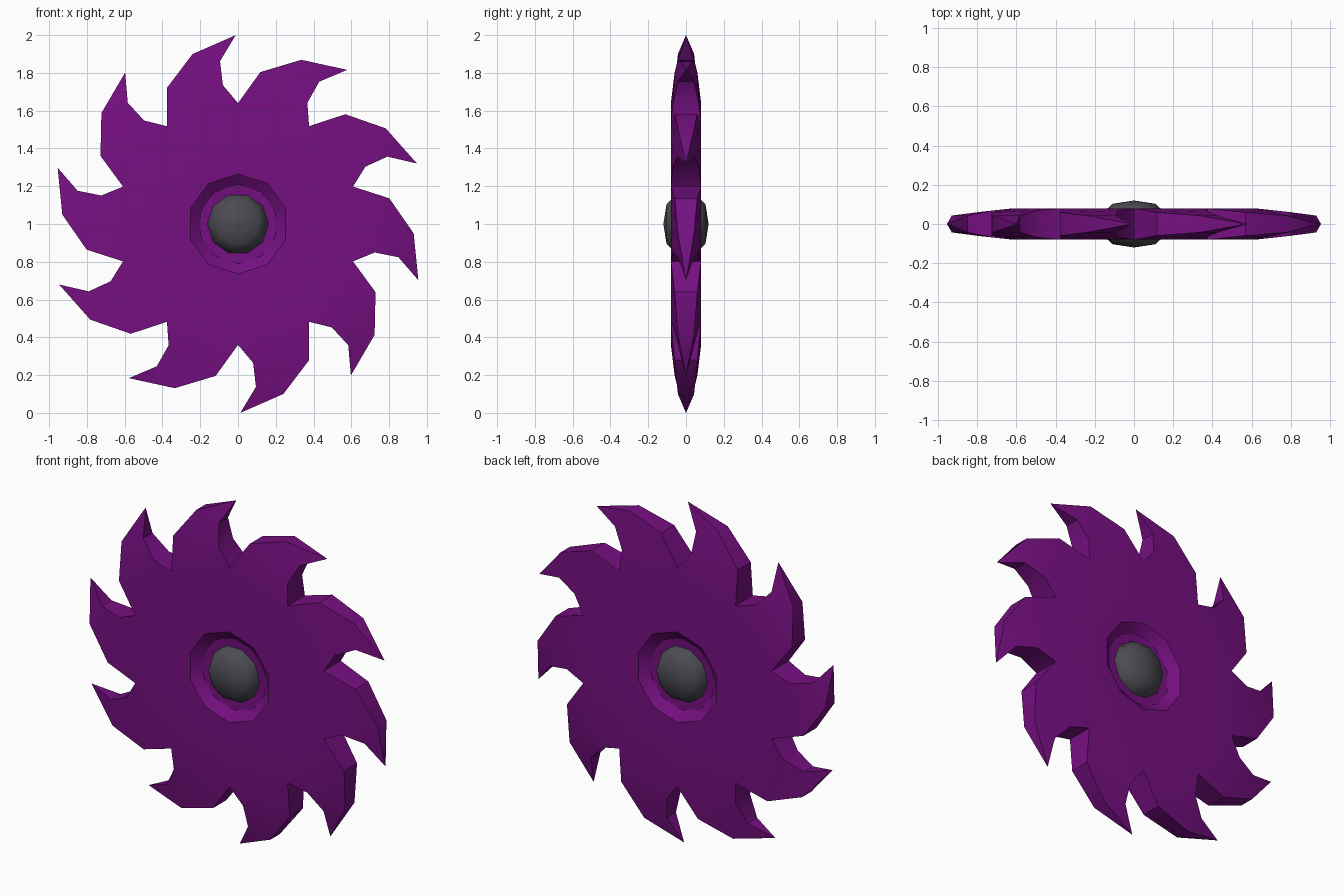
import bpy, bmesh, math

if "Cube" in bpy.data.objects:
    bpy.data.objects.remove(bpy.data.objects["Cube"])

N = 10
STEP = 2 * math.pi / N


def material(name, rgb):
    m = bpy.data.materials.new(name)
    m.diffuse_color = (*rgb, 1)
    m.use_nodes = True
    m.node_tree.nodes["Principled BSDF"].inputs["Base Color"].default_value = m.diffuse_color
    return m


def finish(bm, name, mat, angle):
    bmesh.ops.remove_doubles(bm, verts=bm.verts, dist=0.0005)
    bmesh.ops.recalc_face_normals(bm, faces=bm.faces)
    me = bpy.data.meshes.new(name)
    bm.to_mesh(me)
    bm.free()
    ob = bpy.data.objects.new(name, me)
    bpy.context.collection.objects.link(ob)
    me.materials.append(mat)
    bpy.ops.object.select_all(action='DESELECT')
    ob.select_set(True)
    bpy.context.view_layer.objects.active = ob
    bpy.ops.object.shade_smooth_by_angle(angle=math.radians(angle))
    return ob


purple = material("purple", (0.18, 0.005, 0.22))
grey = material("dark grey", (0.07, 0.07, 0.085))


def polar(r, a, y):
    return (r * math.cos(a), y, 1 + r * math.sin(a))


# One tooth, relative to the disc centre: x, z, half thickness
TOOTH = {
    'o1': (-0.377, 0.72, 0.06), 'o2': (-0.24, 0.90, 0.043),
    'tip': (-0.012, 1.0, 0.0),
    'i2': (-0.095, 0.862, 0.043), 'i1': (-0.08, 0.735, 0.068),
}

# Saw blade: funnel recess, flat disc and hooked tapering teeth
bm = bmesh.new()
for k in range(N):
    a = math.pi / 2 + k * STEP
    b = a + STEP
    c, s = math.cos(k * STEP), math.sin(k * STEP)
    sides = []
    for sg in (-1, 1):
        p = {n: (x * c - z * s, sg * h, 1 + x * s + z * c)
             for n, (x, z, h) in TOOTH.items()}
        p['vR'], p['vL'] = polar(0.64, a, sg * 0.08), polar(0.64, b, sg * 0.08)
        p['m'] = polar(0.62, a + STEP / 2, sg * 0.08)
        for n, r, y in (('f', 0.265, 0.08), ('g', 0.21, 0.035), ('h', 0.13, 0.03)):
            p[n + 'R'], p[n + 'L'] = polar(r, a, sg * y), polar(r, b, sg * y)
        v = {n: bm.verts.new(co) for n, co in p.items()}
        for names in ("vL o1 i1 vR m", "o1 o2 i2 i1", "o2 tip i2",
                      "fR fL vL m vR", "gR gL fL fR", "hR hL gL gR"):
            bm.faces.new([v[n] for n in names.split()])
        sides.append(v)
    f, g = sides
    # Rim walls joining front and back
    for n1, n2 in (('vL', 'o1'), ('o1', 'o2'), ('i2', 'i1'), ('i1', 'vR'), ('hL', 'hR')):
        bm.faces.new([f[n1], f[n2], g[n2], g[n1]])
    for n in ('o2', 'i2'):
        bm.faces.new([f[n], f['tip'], g[n]])
bmesh.ops.remove_doubles(bm, verts=bm.verts, dist=0.0005)
finish(bm, "saw_blade", purple, 35)

# Hub: a flattened lathed dome showing on both sides
PROFILE = [(0, -0.12), (0.11, -0.103), (0.14, -0.075), (0.163, -0.03),
           (0.163, 0.03), (0.14, 0.075), (0.11, 0.103), (0, 0.12)]
bm = bmesh.new()
rings = []
for r, y in PROFILE:
    n = N if r else 1
    rings.append([bm.verts.new(polar(r, STEP * i + STEP / 2 + math.pi / 2, y)) for i in range(n)])
for A, B in zip(rings, rings[1:]):
    for i in range(N):
        j = (i + 1) % N
        loop = [A[i % len(A)], A[j % len(A)], B[j % len(B)], B[i % len(B)]]
        bm.faces.new(list(dict.fromkeys(loop)))
finish(bm, "hub", grey, 50)
